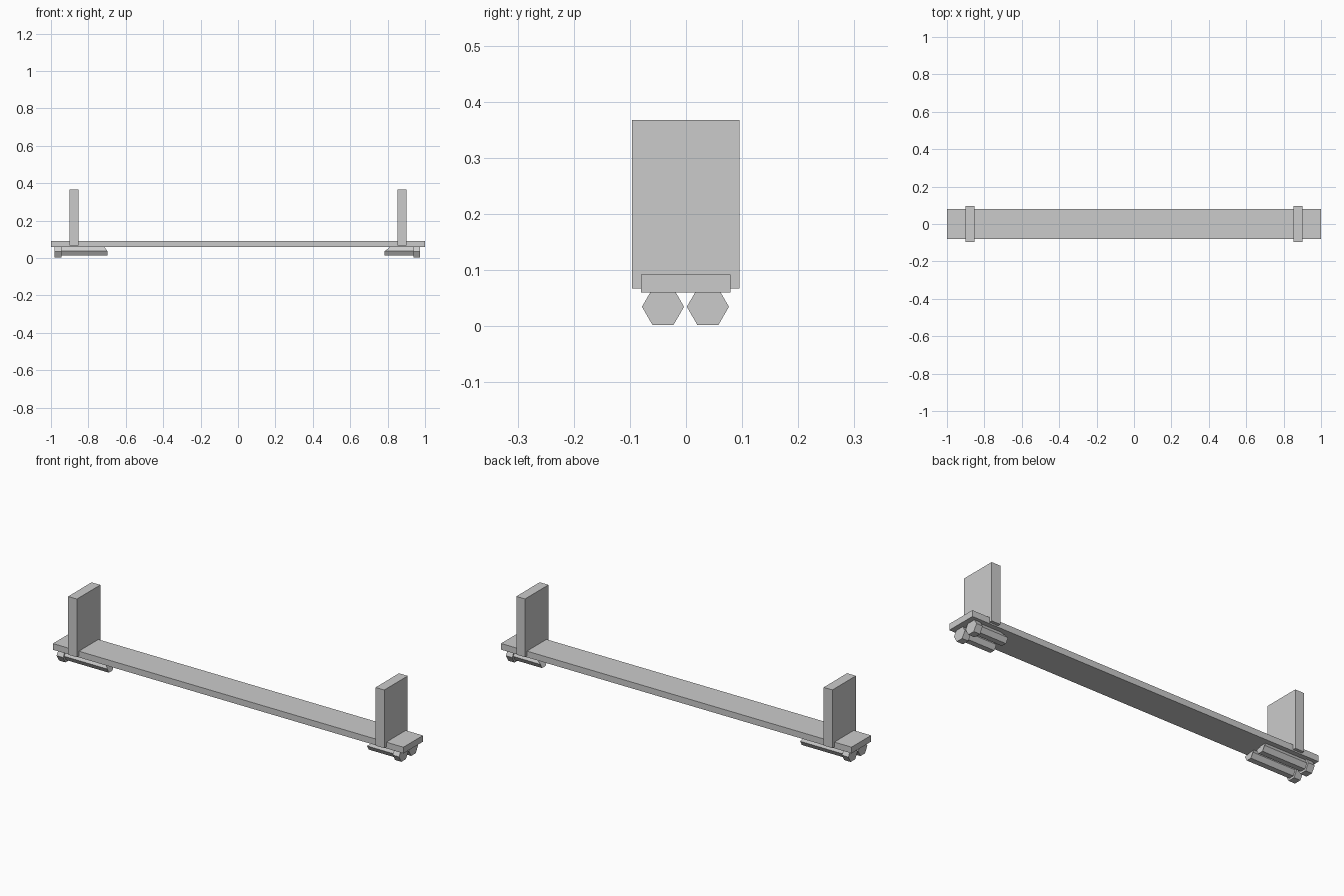
import bpy, bmesh, math

if "Cube" in bpy.data.objects:
    bpy.data.objects.remove(bpy.data.objects["Cube"])


def add_mesh(name, bm):
    bmesh.ops.recalc_face_normals(bm, faces=bm.faces[:])
    me = bpy.data.meshes.new(name)
    bm.to_mesh(me)
    bm.free()
    ob = bpy.data.objects.new(name, me)
    bpy.context.collection.objects.link(ob)
    return ob


def box(name, lo, hi):
    bm = bmesh.new()
    bmesh.ops.create_cube(bm, size=1)
    for v in bm.verts:
        for i in range(3):
            v.co[i] = (lo[i] + hi[i]) / 2 + v.co[i] * (hi[i] - lo[i])
    return add_mesh(name, bm)


def hex_prism(name, x0, x1, y, z, r, slant=0.0):
    """Hexagonal bar along x; slant pulls the upper edge at x1 towards x0."""
    bm = bmesh.new()
    rings = []
    for x in (x0, x1):
        ring = []
        for k in range(6):
            a = k * math.pi / 3
            dz = r * math.sin(a)
            dx = slant if x == x1 and dz > 0.5 * r else 0
            ring.append(bm.verts.new((x + dx, y + r * math.cos(a), z + dz)))
        rings.append(ring)
    for k in range(6):
        j = (k + 1) % 6
        bm.faces.new((rings[0][k], rings[0][j], rings[1][j], rings[1][k]))
    for ring in rings:
        bm.faces.new(ring)
    return add_mesh(name, bm)


# Long board
box("board", (-1, -0.08, 0.06), (1, 0.079, 0.092))

# Upright end plates
for side, s in (("left", -1), ("right", 1)):
    xs = sorted((s * 0.852, s * 0.902))
    box(side + "_plate", (xs[0], -0.096, 0.067), (xs[1], 0.095, 0.367))

# Paired hexagonal feet: wide head at the outer end, thinner shank inward
feet = (("left", -0.98, -0.943, -0.698, -0.018),
        ("right", 0.974, 0.938, 0.784, 0.032))
for side, outer, neck, tip, slant in feet:
    for place, y in (("front", -0.041), ("back", 0.039)):
        hex_prism(f"{side}_{place}_foot_head", outer, neck, y, 0.0345, 0.0375)
        hex_prism(f"{side}_{place}_foot_shank", neck, tip, y, 0.037, 0.028, slant)
